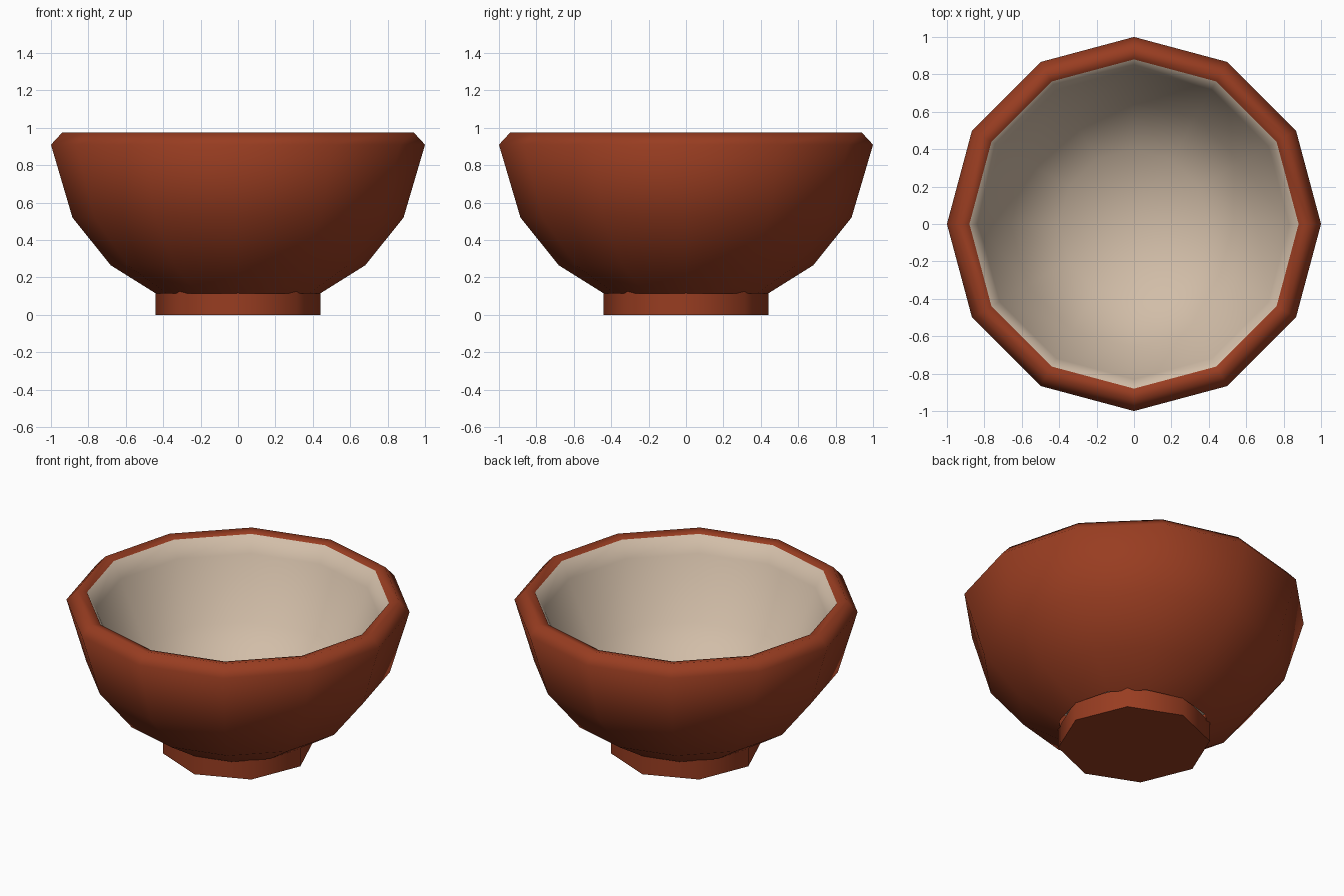
import bpy, bmesh, math

if "Cube" in bpy.data.objects:
    bpy.data.objects.remove(bpy.data.objects["Cube"])


def material(name, rgb):
    m = bpy.data.materials.new(name)
    m.diffuse_color = (*rgb, 1.0)
    m.use_nodes = True
    m.node_tree.nodes["Principled BSDF"].inputs["Base Color"].default_value = m.diffuse_color
    return m


RED = material("terracotta red", (0.315, 0.046, 0.015))
CREAM = material("cream glaze", (0.64, 0.51, 0.39))


def lathe(name, profile, sides, mats, mat_rule=None, smooth=60):
    """Spin a (radius, height) profile around z; radius 0 makes a pole."""
    bm = bmesh.new()
    rings = []
    for r, z in profile:
        if r == 0:
            rings.append([bm.verts.new((0, 0, z))] * sides)
        else:
            rings.append([bm.verts.new((r * math.cos(math.tau * i / sides),
                                        r * math.sin(math.tau * i / sides), z))
                          for i in range(sides)])
    for k in range(len(rings) - 1):
        a, b = rings[k], rings[k + 1]
        for i in range(sides):
            j = (i + 1) % sides
            corners = list(dict.fromkeys((a[i], a[j], b[j], b[i])))
            face = bm.faces.new(corners)
            face.material_index = mat_rule(k) if mat_rule else 0
    bmesh.ops.recalc_face_normals(bm, faces=bm.faces)
    mesh = bpy.data.meshes.new(name)
    bm.to_mesh(mesh)
    bm.free()
    for m in mats:
        mesh.materials.append(m)
    ob = bpy.data.objects.new(name, mesh)
    bpy.context.collection.objects.link(ob)
    bpy.ops.object.select_all(action='DESELECT')
    ob.select_set(True)
    bpy.context.view_layer.objects.active = ob
    bpy.ops.object.shade_smooth_by_angle(angle=math.radians(smooth))
    return ob


# Twelve-sided bowl: outside wall, bevelled rim, then the glazed inside
outside = [(0.44, 0.115), (0.68, 0.265), (0.885, 0.52),
           (1.0, 0.91), (0.94, 0.975)]
inside = [(0.88, 0.962), (0.83, 0.86), (0.66, 0.50), (0.40, 0.29), (0, 0.22)]
lathe("bowl", outside + inside, 12, [RED, CREAM],
      lambda k: 1 if k >= len(outside) else 0, smooth=85)

# Eight-sided foot, its top hidden inside the bowl
lathe("foot", [(0, 0), (0.442, 0), (0.442, 0.13), (0, 0.13)], 8, [RED])
